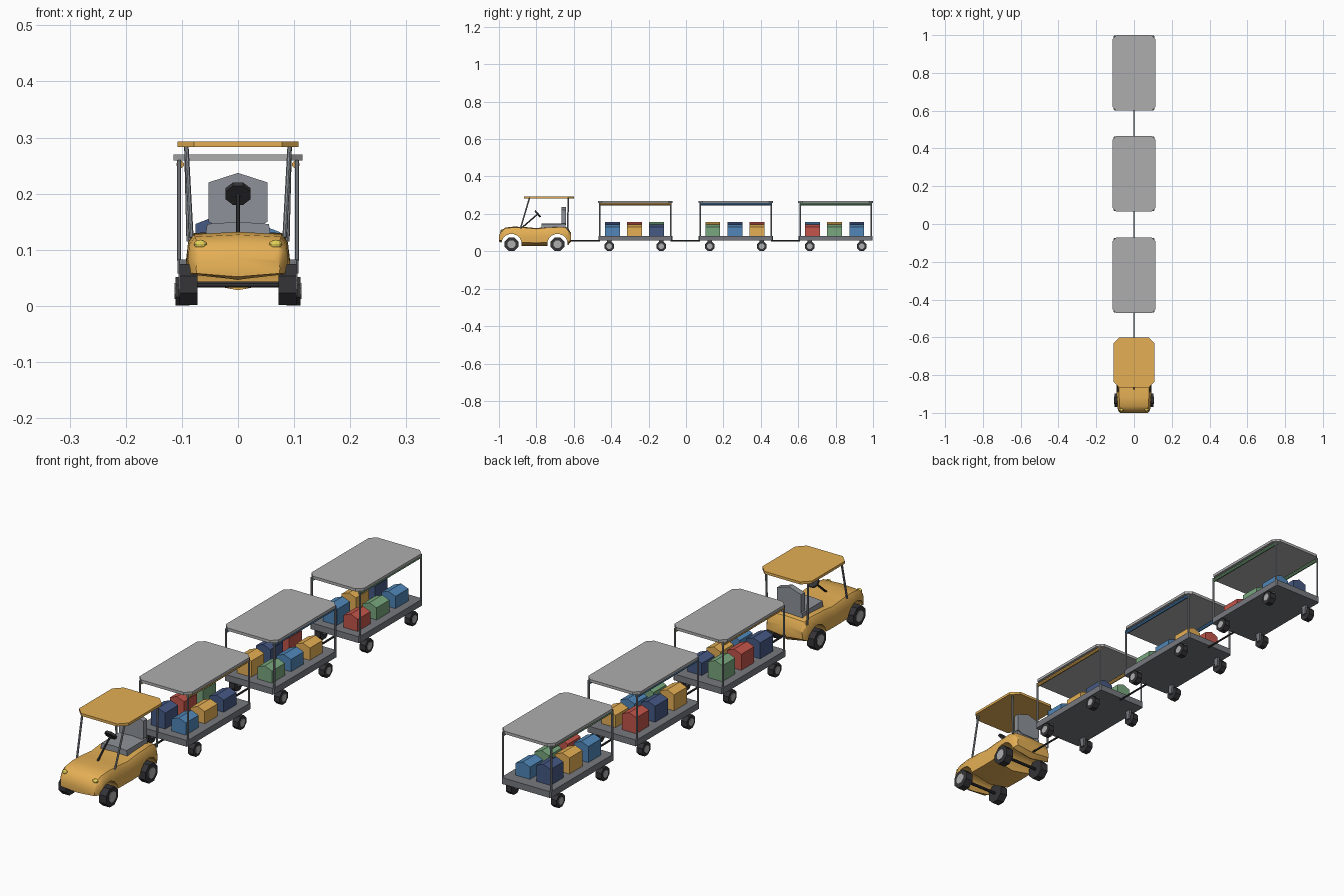
import bpy, bmesh, math
from mathutils import Vector

if "Cube" in bpy.data.objects:
    bpy.data.objects.remove(bpy.data.objects["Cube"])


def colour(name, r, g, b):
    m = bpy.data.materials.new(name)
    m.diffuse_color = (r, g, b, 1)
    m.use_nodes = True
    m.node_tree.nodes["Principled BSDF"].inputs["Base Color"].default_value = m.diffuse_color
    return m


GOLD = colour("gold", .78, .43, .09)
BLUE = colour("blue", .08, .24, .48)
NAVY = colour("navy", .06, .10, .23)
RED = colour("red", .55, .09, .07)
GREEN = colour("green", .19, .39, .21)
LAMP = colour("lamp", .8, .65, .1)
BLACK = colour("black", .035, .035, .04)
DARK = colour("dark_grey", .18, .19, .21)
SLATE = colour("slate", .27, .29, .32)
PALE = colour("pale_grey", .42, .42, .42)


def finish(name, bm, mat):
    bmesh.ops.recalc_face_normals(bm, faces=bm.faces)
    me = bpy.data.meshes.new(name)
    bm.to_mesh(me)
    bm.free()
    me.materials.append(mat)
    ob = bpy.data.objects.new(name, me)
    bpy.context.collection.objects.link(ob)
    return ob


def loft(name, rings, mat):
    """Skin a row of closed rings and cap both ends."""
    bm = bmesh.new()
    vs = [[bm.verts.new(p) for p in ring] for ring in rings]
    n = len(vs[0])
    for a, b in zip(vs, vs[1:]):
        for i in range(n):
            j = (i + 1) % n
            bm.faces.new((a[i], a[j], b[j], b[i]))
    bm.faces.new(vs[0])
    bm.faces.new(vs[-1])
    return finish(name, bm, mat)


def prism(name, pts, axis, lo, hi, mat):
    """Extrude a 2D outline along x, y or z."""
    place = {"x": lambda u, v, t: (t, u, v),
             "y": lambda u, v, t: (u, t, v),
             "z": lambda u, v, t: (u, v, t)}[axis]
    return loft(name, [[place(u, v, t) for u, v in pts] for t in (lo, hi)], mat)


def rod(name, a, b, r, mat, sides=8):
    a, b = Vector(a), Vector(b)
    q = (b - a).to_track_quat('Z', 'Y')
    ang = [math.tau * (i + .5) / sides for i in range(sides)]
    ring = [q @ Vector((r * math.cos(t), r * math.sin(t), 0)) for t in ang]
    return loft(name, [[p + c for p in ring] for c in (a, b)], mat)


def chamfered(w, y0, y1, c):
    return [(-w + c, y0), (w - c, y0), (w, y0 + c), (w, y1 - c),
            (w - c, y1), (-w + c, y1), (-w, y1 - c), (-w, y0 + c)]


def wheel(name, side, x0, x1, y, r):
    s = side
    rod(name + "_tyre", (s * x0, y, r), (s * x1, y, r), r * 1.04, BLACK)
    rod(name + "_hub", (s * (x1 - .004), y, r), (s * (x1 + .002), y, r), r * .58, PALE)


# --- Cart body: cross-sections (y, bottom z, top z, half width) ---
stations = [(-1.0, .052, .085, .074), (-.988, .047, .110, .083), (-.965, .032, .127, .089),
            (-.92, .028, .132, .091), (-.86, .028, .130, .092), (-.80, .028, .124, .092),
            (-.75, .028, .130, .092), (-.66, .030, .134, .091), (-.63, .034, .126, .088),
            (-.614, .052, .095, .078)]
rings = []
for y, zb, zt, w in stations:
    h = zt - zb
    half = [(w, zb + .18 * h), (w * 1.01, zb + .5 * h), (w * .97, zb + .82 * h), (w * .86, zt - .04 * h)]
    rings.append([(0, y, zb)] + [(x, y, z) for x, z in half] + [(0, y, zt)]
                 + [(-x, y, z) for x, z in reversed(half)])
body = loft("cart_body", rings, GOLD)

# --- Wheel arches cut through the body ---
for y in (-.933, -.687):
    cutter = rod("arch_cutter", (-.2, y, .038), (.2, y, .038), .055, GOLD, 16)
    cutter.hide_render = True
    mod = body.modifiers.new("arch", 'BOOLEAN')
    mod.operation, mod.object, mod.solver = 'DIFFERENCE', cutter, 'EXACT'
    bpy.context.view_layer.objects.active = body
    bpy.ops.object.modifier_apply(modifier=mod.name)
    bpy.data.objects.remove(cutter)
body.select_set(True)
bpy.ops.object.shade_smooth_by_angle(angle=math.radians(30))
body.select_set(False)

# --- Cart wheels, axles, lamps and roof posts ---
for y in (-.933, -.687):
    rod("cart_axle", (-.08, y, .038), (.08, y, .038), .006, BLACK)
for s in (-1, 1):
    for y in (-.933, -.687):
        wheel("cart_wheel", s, .072, .104, y, .038)
    bm = bmesh.new()
    bmesh.ops.create_uvsphere(bm, u_segments=10, v_segments=6, radius=1)
    for v in bm.verts:
        v.co = (s * .067 + v.co.x * .012, -.984 + v.co.y * .008, .110 + v.co.z * .008)
    finish("headlight", bm, LAMP)
    rod("front_roof_post", (s * .083, -.885, .122), (s * .092, -.837, .285), .004, SLATE)
    rod("rear_roof_post", (s * .088, -.632, .115), (s * .092, -.630, .285), .004, SLATE)
prism("cart_roof", chamfered(.108, -.866, -.6, .03), "z", .283, .293, GOLD)

# --- Seat and steering ---
prism("seat_cushion", [(-.058, .125), (.058, .125), (.055, .146), (0, .15), (-.055, .146)],
      "y", -.773, -.645, SLATE)
prism("seat_back", [(-.053, .15), (-.03, .14), (.03, .14), (.053, .15), (.053, .22),
                    (0, .237), (-.053, .22)], "y", -.665, -.642, SLATE)
rod("steering_column", (0, -.875, .128), (0, -.792, .20), .004, BLACK)
rod("steering_wheel", (0, -.796, .197), (0, -.789, .203), .024, BLACK)

# --- Trailers: centre y, trim colour, near (+x) and far (-x) cargo rows ---
trailers = [(-.271, GOLD, (BLUE, GOLD, NAVY), (NAVY, RED, GREEN)),
            (.266, BLUE, (GREEN, BLUE, GOLD), (GOLD, NAVY, RED)),
            (.80, GREEN, (RED, GREEN, BLUE), (BLUE, GOLD, NAVY))]
previous_end = -.62
for cy, trim, near, far in trailers:
    prism("trailer_deck", chamfered(.108, cy - .198, cy + .198, .004), "z", .058, .083, DARK)
    prism("trailer_roof", chamfered(.115, cy - .2, cy + .2, .022), "z", .259, .270, PALE)
    rod("tow_bar", (0, previous_end - .01, .057), (0, cy - .19, .057), .004, BLACK)
    previous_end = cy + .198
    for s, row, top in ((1, near, .143), (-1, far, .158)):
        rod("rolled_curtain", (s * .103, cy - .19, .252), (s * .103, cy + .19, .252), .007, trim)
        for dy in (-.19, .19):
            rod("trailer_post", (s * .105, cy + dy, .08), (s * .105, cy + dy, .26), .004, SLATE)
        for dy in (-.139, .139):
            wheel("trailer_wheel", s, .086, .111, cy + dy, .0265)
            prism("wheel_bracket", [(cy + dy - .008, .022), (cy + dy + .008, .022),
                                    (cy + dy + .012, .06), (cy + dy - .012, .06)],
                  "x", s * .078, s * .088, DARK)
        # cargo with a ridged top
        for i, mat in enumerate(row):
            x, y = s * .045, cy + (i - 1) * .118 - .005
            prism("cargo_box", [(x - .031, .083), (x + .031, .083), (x + .031, top - .012),
                                (x, top), (x - .031, top - .012)], "y", y - .04, y + .04, mat)
